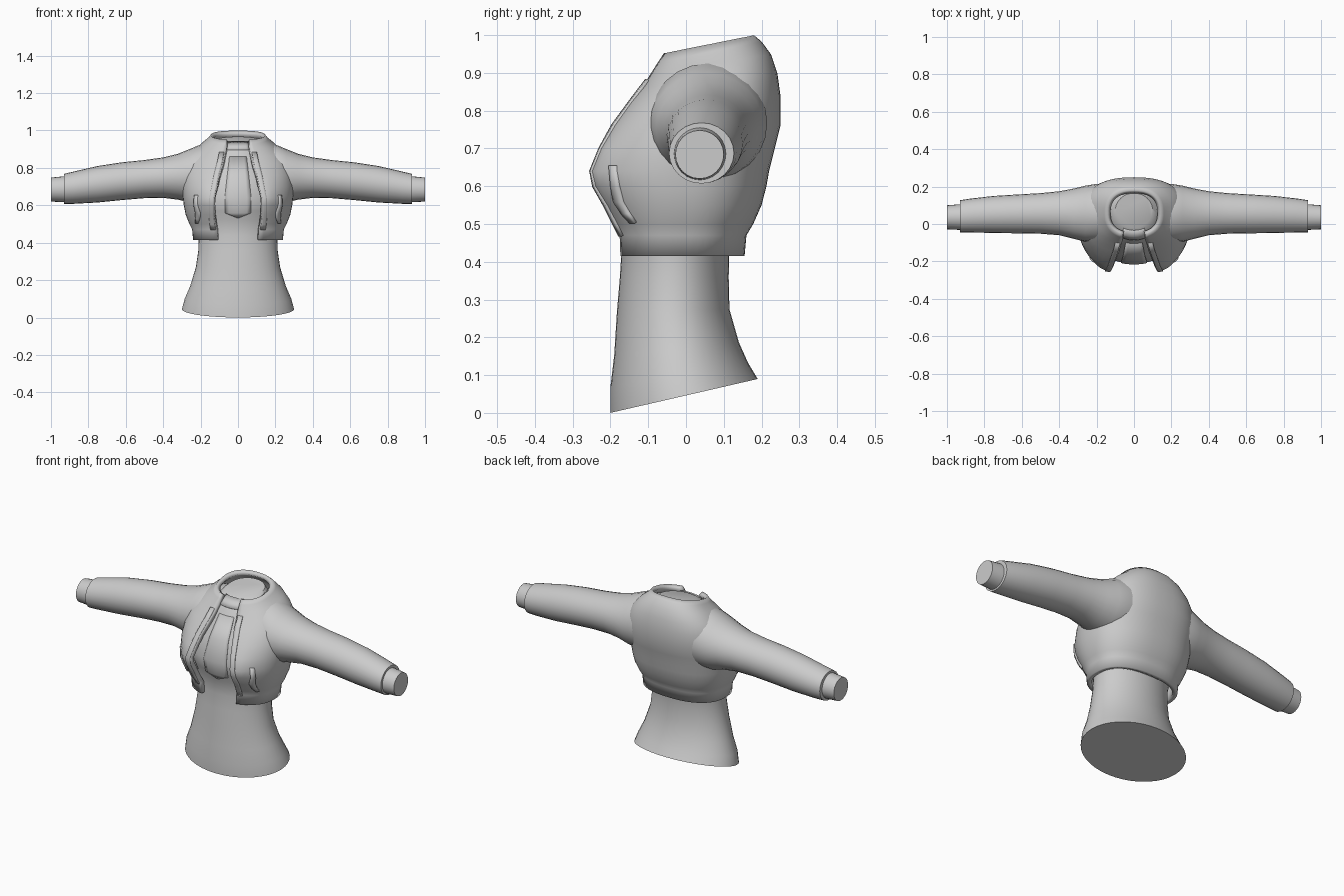
import bpy
from math import sin, cos, pi, asin, exp, copysign
from mathutils import Vector
from mathutils.bvhtree import BVHTree

cube = bpy.data.objects.get("Cube")
if cube:
    bpy.data.objects.remove(cube)

grey = bpy.data.materials.new("light_grey")
grey.use_nodes = True
GREY = (0.6, 0.6, 0.6, 1)
grey.diffuse_color = GREY
grey.node_tree.nodes["Principled BSDF"].inputs["Base Color"].default_value = GREY


def add_object(name, verts, faces):
    mesh = bpy.data.meshes.new(name)
    mesh.from_pydata(verts, [], faces)
    mesh.materials.append(grey)
    obj = bpy.data.objects.new(name, mesh)
    bpy.context.collection.objects.link(obj)
    bpy.ops.object.select_all(action='DESELECT')
    obj.select_set(True)
    bpy.context.view_layer.objects.active = obj
    bpy.ops.object.shade_smooth_by_angle(angle=0.7)
    return obj


def mirror(obj):
    obj.modifiers.new("mirror", 'MIRROR').use_mirror_merge = False


def thicken(obj, thickness, offset):
    mod = obj.modifiers.new("thickness", 'SOLIDIFY')
    mod.thickness, mod.offset = thickness, offset


def loft(name, rings, closed=True, caps=True):
    """Skin a list of equal-length rings; return the object and a ray tree."""
    n = len(rings[0])
    verts = [p for ring in rings for p in ring]
    faces = []
    for r in range(len(rings) - 1):
        for i in range(n if closed else n - 1):
            k = (i + 1) % n
            faces.append((r * n + i, r * n + k, (r + 1) * n + k, (r + 1) * n + i))
    if caps:
        faces.append(tuple(reversed(range(n))))
        faces.append(tuple(range(len(verts) - n, len(verts))))
    return add_object(name, verts, faces), BVHTree.FromPolygons(verts, faces)


def spow(v, e):
    return copysign(abs(v) ** e, v)


def body_ring(z, half, front, back, tilt=0, gap=0, power=2.0, count=40, bust=0):
    """Horizontal rounded ring, open by 'gap' either side of the front middle."""
    mid, depth = (front + back) / 2, (back - front) / 2
    a = asin((gap / half) ** (power / 2)) if gap else 0
    steps = count if gap else count + 1
    ring = []
    for i in range(count + 1 if gap else count):
        t = -pi / 2 + a + (2 * pi - 2 * a) * i / (steps if gap else count)
        x = half * spow(cos(t), 2 / power)
        y = mid + depth * spow(sin(t), 2 / power)
        h = z + tilt * (y - mid)
        if y < mid:
            y -= bust * exp(-((abs(x) - 0.16) / 0.08) ** 2 - ((z - 0.63) / 0.09) ** 2)
        ring.append(Vector((x, y, h)))
    return ring


def arm_ring(x, y0, y1, z0, z1, count=24):
    return [Vector((x, (y0 + y1) / 2 + (y1 - y0) / 2 * cos(2 * pi * i / count),
                    (z0 + z1) / 2 + (z1 - z0) / 2 * sin(2 * pi * i / count)))
            for i in range(count)]


def plate(name, tree, rows, axis, thickness=0.012, cols=6):
    """Thin plate laid on a surface; each row is (height, start, end)."""
    verts, faces = [], []
    for z, a, b in rows:
        for i in range(cols + 1):
            s = a + (b - a) * i / cols
            if axis == 'front':
                hit = tree.ray_cast(Vector((s, -2, z)), Vector((0, 1, 0)))[0]
            else:
                hit = tree.ray_cast(Vector((2, s, z)), Vector((-1, 0, 0)))[0]
            verts.append(hit or Vector((s, -0.06, z) if axis == 'front' else (0.25, s, z)))
    n = cols + 1
    for r in range(len(rows) - 1):
        for i in range(cols):
            faces.append((r * n + i, r * n + i + 1, (r + 1) * n + i + 1, (r + 1) * n + i))
    obj = add_object(name, verts, faces)
    thicken(obj, thickness, 0)
    return obj


# Shirt body, flared and slanted at the bottom, closed at the neck
shirt_rows = [
    (0.045, 0.30, -0.20, 0.19, 0.23), (0.10, 0.285, -0.20, 0.165, 0.17),
    (0.17, 0.255, -0.19, 0.14, 0.10), (0.27, 0.225, -0.183, 0.115, 0.03),
    (0.36, 0.212, -0.175, 0.113), (0.44, 0.21, -0.17, 0.115),
    (0.52, 0.22, -0.175, 0.14), (0.57, 0.235, -0.20, 0.165),
    (0.64, 0.25, -0.213, 0.185), (0.75, 0.24, -0.175, 0.21),
    (0.84, 0.20, -0.12, 0.20, 0.05), (0.90, 0.15, -0.09, 0.19, 0.10),
    (0.935, 0.12, -0.06, 0.175, 0.13), (0.955, 0.10, -0.02, 0.165, 0.13)]
shirt, shirt_tree = loft("shirt", [body_ring(*r) for r in shirt_rows])

# Open cropped jacket: height, half width, front, back, tilt, front gap
jacket_rows = [
    (0.415, 0.24, -0.185, 0.155, 0, 0.11), (0.47, 0.245, -0.187, 0.16, 0, 0.115),
    (0.50, 0.26, -0.20, 0.178, 0, 0.12), (0.55, 0.28, -0.215, 0.20, 0, 0.125),
    (0.60, 0.29, -0.23, 0.213, 0, 0.125), (0.64, 0.295, -0.235, 0.22, 0, 0.123),
    (0.70, 0.30, -0.222, 0.235, 0, 0.11), (0.76, 0.295, -0.198, 0.25, 0, 0.098),
    (0.83, 0.28, -0.155, 0.25, 0.05, 0.08), (0.88, 0.245, -0.12, 0.242, 0.10, 0.07),
    (0.925, 0.20, -0.095, 0.225, 0.15, 0.062), (0.955, 0.16, -0.08, 0.20, 0.20, 0.06),
    (0.975, 0.145, -0.065, 0.18, 0.20, 0.06)]
jacket, jacket_tree = loft(
    "jacket_body", [body_ring(*r, power=2.4, count=48, bust=0.035) for r in jacket_rows],
    closed=False, caps=False)
thicken(jacket, 0.025, -1)

# Sleeves, widening into the shoulders
sleeve_rows = [
    (0.12, -0.07, 0.21, 0.62, 0.93), (0.20, -0.10, 0.215, 0.61, 0.925),
    (0.26, -0.095, 0.205, 0.615, 0.90), (0.32, -0.08, 0.19, 0.63, 0.876),
    (0.40, -0.06, 0.175, 0.64, 0.856), (0.50, -0.052, 0.165, 0.638, 0.842),
    (0.62, -0.05, 0.158, 0.628, 0.83), (0.75, -0.048, 0.15, 0.615, 0.81),
    (0.88, -0.045, 0.135, 0.608, 0.78), (0.93, -0.045, 0.127, 0.607, 0.768)]
sleeve, _ = loft("sleeves", [arm_ring(*r) for r in sleeve_rows])
mirror(sleeve)

# Wrists showing beyond the sleeves
wrist, _ = loft("wrists", [arm_ring(0.90, -0.033, 0.108, 0.615, 0.758),
                           arm_ring(1.0, -0.028, 0.1, 0.62, 0.748)])
mirror(wrist)

# Raised trim down each front edge of the jacket
trim_rows = [(z, gap + 0.004, gap + 0.03) for z, _, _, _, _, gap in jacket_rows[1:10]]
mirror(plate("front_trim", jacket_tree, trim_rows, 'front', cols=3))

# Chest panel with a pointed lower edge, and the band at the throat
panel_rows = [(0.535, -0.005, 0.005), (0.56, -0.07, 0.07), (0.64, -0.07, 0.07),
              (0.75, -0.058, 0.058), (0.86, -0.045, 0.045)]
plate("chest_panel", shirt_tree, panel_rows, 'front', thickness=0.008)
plate("throat_band", shirt_tree, [(0.895, -0.065, 0.065), (0.915, -0.062, 0.062),
                                  (0.935, -0.055, 0.055)], 'front')

# Slanted pocket welts at the sides
welt_rows = [(0.505, -0.145, -0.13), (0.53, -0.168, -0.148), (0.56, -0.188, -0.165),
             (0.60, -0.195, -0.175), (0.655, -0.2, -0.182)]
mirror(plate("pocket_welts", jacket_tree, welt_rows, 'side', thickness=0.016, cols=2))
